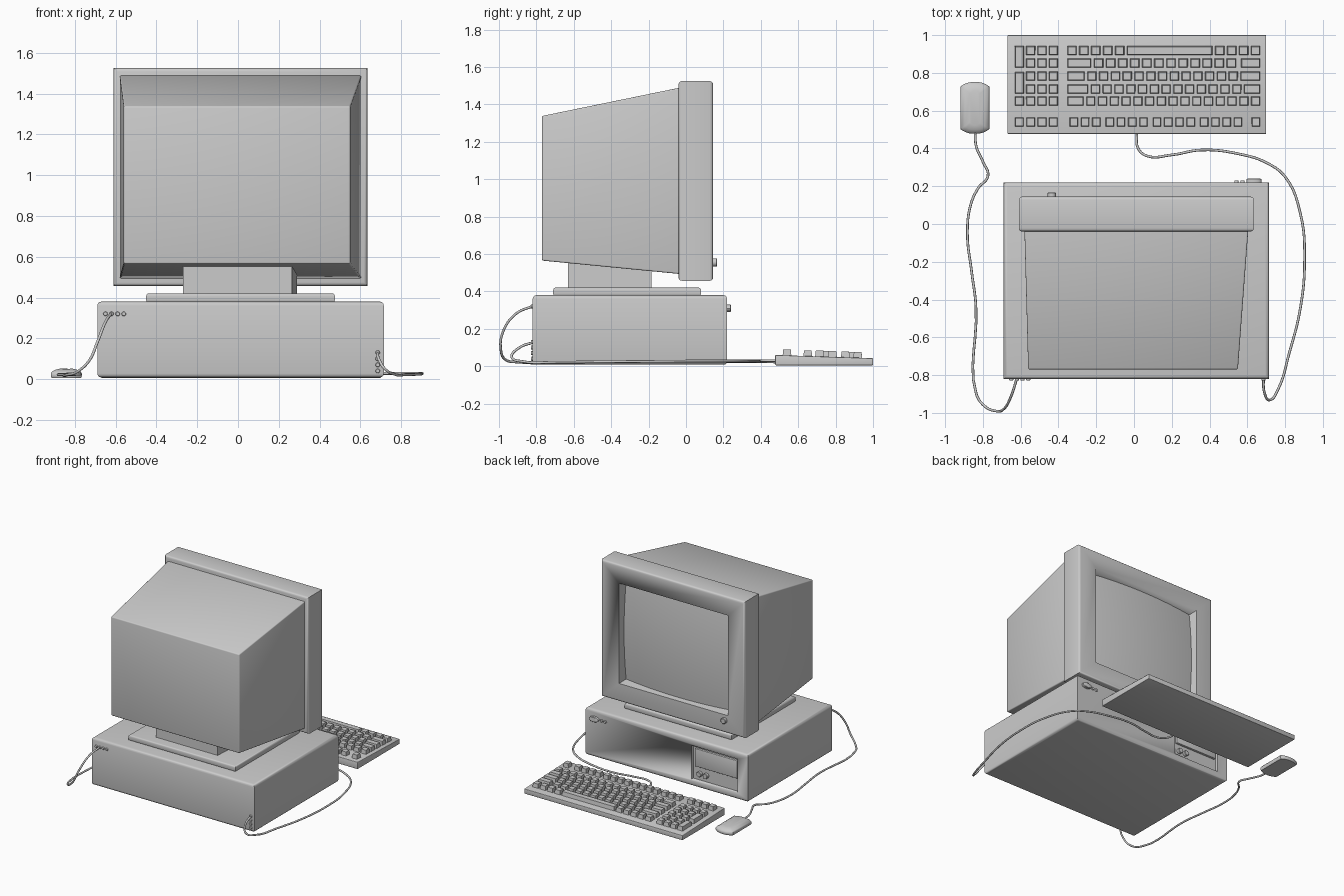
import bpy, bmesh, math
from mathutils import Vector

if "Cube" in bpy.data.objects:
    bpy.data.objects.remove(bpy.data.objects["Cube"])


def finish(name, bm, angle=35):
    bmesh.ops.recalc_face_normals(bm, faces=bm.faces[:])
    me = bpy.data.meshes.new(name)
    bm.to_mesh(me)
    bm.free()
    ob = bpy.data.objects.new(name, me)
    bpy.context.collection.objects.link(ob)
    bpy.ops.object.select_all(action='DESELECT')
    ob.select_set(True)
    bpy.context.view_layer.objects.active = ob
    bpy.ops.object.shade_smooth_by_angle(angle=math.radians(angle))
    return ob


def loft(bm, loops):
    """Skin equal-length closed loops and cap both ends."""
    rings = [[bm.verts.new(p) for p in lp] for lp in loops]
    n = len(rings[0])
    for a, b in zip(rings, rings[1:]):
        for i in range(n):
            bm.faces.new((a[i], a[(i + 1) % n], b[(i + 1) % n], b[i]))
    bm.faces.new(rings[0][::-1])
    bm.faces.new(rings[-1])


def rect_z(x0, x1, y0, y1, z):
    return [(x0, y0, z), (x1, y0, z), (x1, y1, z), (x0, y1, z)]


def rect_y(x0, x1, z0, z1, y):
    return [(x0, y, z0), (x1, y, z0), (x1, y, z1), (x0, y, z1)]


def block(name, loops, bevel=0.0, keep_axis=None, segs=3):
    """Lofted block; edges along keep_axis stay sharp."""
    bm = bmesh.new()
    loft(bm, loops)
    if bevel:
        edges = []
        for e in bm.edges:
            d = (e.verts[0].co - e.verts[1].co).normalized()
            if keep_axis is None or abs(d[keep_axis]) < 0.9:
                edges.append(e)
        bmesh.ops.bevel(bm, geom=edges, offset=bevel, segments=segs,
                        profile=0.5, affect='EDGES')
    return finish(name, bm)


def cut(ob, loops):
    cutter = block("cutter", loops)
    cutter.hide_render = True
    bpy.context.view_layer.objects.active = ob
    m = ob.modifiers.new("cut", 'BOOLEAN')
    m.operation, m.solver, m.object = 'DIFFERENCE', 'EXACT', cutter
    bpy.ops.object.modifier_apply(modifier=m.name)
    bpy.data.objects.remove(cutter)


def knob(name, x, z, y0, y1, rx, rz=None, n=20):
    """Round or oval button pointing along y."""
    rz = rz or rx
    ring = lambda y, s: [(x + s * rx * math.cos(t * math.tau / n), y,
                          z + s * rz * math.sin(t * math.tau / n)) for t in range(n)]
    return block(name, [ring(y0, 1), ring(y1 - 0.003 * (1 if y1 > y0 else -1), 1), ring(y1, 0.85)])


def cable(name, pts, r=0.007):
    cu = bpy.data.curves.new(name, 'CURVE')
    cu.dimensions = '3D'
    cu.bevel_depth, cu.bevel_resolution, cu.resolution_u = r, 2, 6
    cu.use_fill_caps = True
    sp = cu.splines.new('BEZIER')
    sp.bezier_points.add(len(pts) - 1)
    for bp, p in zip(sp.bezier_points, pts):
        bp.co = p
        bp.handle_left_type = bp.handle_right_type = 'AUTO'
    bpy.context.collection.objects.link(bpy.data.objects.new(name, cu))


# Desktop case with drive bay
case = block("case", [rect_z(-0.69, 0.715, -0.82, 0.22, 0.008),
                      rect_z(-0.69, 0.715, -0.82, 0.22, 0.38)], 0.02, 2)
cut(case, [rect_y(-0.60, -0.20, 0.06, 0.325, 0.195), rect_y(-0.60, -0.20, 0.06, 0.325, 0.3)])
block("drive_panel", [rect_y(-0.59, -0.225, 0.165, 0.305, 0.19),
                      rect_y(-0.59, -0.225, 0.165, 0.305, 0.212)], 0.004)
for i, x in enumerate((-0.26, -0.315)):
    knob(f"drive_button_{i}", x, 0.11, 0.19, 0.218, 0.02)
knob("power_button", 0.635, 0.31, 0.21, 0.24, 0.04, 0.02)
for i, x in enumerate((0.575, 0.542)):
    knob(f"indicator_{i}", x, 0.31, 0.21, 0.231, 0.011, n=12)

# Rear sockets: a horizontal row and a vertical row
for i in range(4):
    knob(f"upper_socket_{i}", -0.65 + i * 0.03, 0.32, -0.81, -0.829, 0.011, n=12)
    knob(f"lower_socket_{i}", 0.685, 0.04 + i * 0.03, -0.81, -0.829, 0.011, n=12)

# Monitor stand
block("stand_plate", [rect_z(-0.45, 0.475, -0.71, 0.08, 0.375),
                      rect_z(-0.45, 0.475, -0.71, 0.08, 0.42)], 0.012, 2)
block("stand_neck", [rect_y(-0.27, 0.265, 0.41, 0.575, -0.63),
                     rect_y(-0.27, 0.29, 0.41, 0.54, -0.185)])

# Monitor housing, bezel and curved screen
block("monitor_housing", [rect_y(-0.56, 0.55, 0.565, 1.338, -0.77),
                          rect_y(-0.58, 0.605, 0.493, 1.49, -0.03)], 0.008)
bezel = block("monitor_bezel", [rect_y(-0.61, 0.635, 0.457, 1.525, -0.04),
                                rect_y(-0.61, 0.635, 0.457, 1.525, 0.145)], 0.018, 1)
cut(bezel, [rect_y(-0.45, 0.46, 0.615, 1.365, 0.04), rect_y(-0.475, 0.485, 0.59, 1.39, 0.2)])
bm = bmesh.new()
bmesh.ops.create_grid(bm, x_segments=24, y_segments=20, size=1)
for v in bm.verts:
    x, z = v.co.x * 0.47, v.co.y * 0.39
    v.co = Vector((0.005 + x, 0.128 - 0.15 * (x * x + z * z), 0.99 + z))
screen = finish("screen", bm)
knob("monitor_knob", -0.435, 0.555, 0.135, 0.166, 0.022)

# Keyboard base, thicker at the cable side
block("keyboard_base", [rect_z(-0.67, 0.70, 0.477, 1.0, 0.005),
                        [(-0.67, 0.477, 0.06), (0.70, 0.477, 0.06),
                         (0.70, 1.0, 0.043), (-0.67, 1.0, 0.043)]], 0.004)

# Keycaps
keys = bmesh.new()


def key(x0, x1, y0, y1):
    top = 0.089 - 0.035 * ((y0 + y1) / 2 - 0.54)
    g, t = 0.006, 0.011
    loft(keys, [rect_z(x0 + g, x1 - g, y0 + g, y1 - g, 0.04),
                rect_z(x0 + t, x1 - t, y0 + t, y1 - t, top)])


ROWS = {0.54: [-.2] + [1] * 3 + [-.2] + [1] * 4 + [-.2] + [1] * 4 + [-.2] + [1] * 4 + [-.6, 1],
        0.651: [1.6] + [1] * 15,
        0.714: [2] + [1] * 13 + [1.6],
        0.783: [1.7] + [1] * 13 + [1.9],
        0.852: [2.2] + [1] * 12 + [-.2, 1.8],
        0.918: [1] * 5 + [7.4] + [1] * 4}
for y, widths in ROWS.items():
    unit = 1.035 / sum(abs(w) for w in widths)
    x = -0.36
    for w in widths:
        if w > 0:
            key(x, x + w * unit, y - 0.031, y + 0.031)
        x += abs(w) * unit
    # number pad columns on the same rows
    for c in range(4):
        px = -0.607 + c * 0.06
        if c == 0 and y in (0.714, 0.852):
            key(px - 0.031, px + 0.031, y - 0.031, y + 0.097)
        elif c or y in (0.54, 0.651):
            key(px - 0.031, px + 0.031, y - 0.031, y + 0.031)
finish("keycaps", keys, 20)

# Mouse: bowed ends, domed top
N = 10


def mouse_loop(s, z, dome):
    pts = []
    for end in (-1, 1):
        for i in range(N + 1):
            u = end * (2 * i / N - 1)
            px = u * 0.076 * s
            py = end * (0.137 - 0.024 * abs(u) ** 2.5) * (0.5 + 0.5 * s)
            pts.append((-0.842 + px, 0.615 + py, z - dome * (py / 0.137) ** 2))
    return pts


block("mouse", [mouse_loop(0.94, 0.005, 0), mouse_loop(1.0, 0.014, 0),
                mouse_loop(1.0, 0.036, 0.012), mouse_loop(0.93, 0.047, 0.016),
                mouse_loop(0.7, 0.054, 0.016), mouse_loop(0.35, 0.057, 0.016)])

# Cables
cable("mouse_cable", [(-0.618, -0.81, 0.325), (-0.65, -0.91, 0.28), (-0.69, -0.98, 0.18),
                      (-0.73, -0.99, 0.09), (-0.79, -0.965, 0.035), (-0.835, -0.90, 0.022),
                      (-0.837, -0.43, 0.022), (-0.86, -0.25, 0.022), (-0.882, -0.05, 0.022),
                      (-0.865, 0.10, 0.022), (-0.825, 0.19, 0.022), (-0.773, 0.255, 0.025),
                      (-0.80, 0.33, 0.025), (-0.835, 0.41, 0.025), (-0.842, 0.49, 0.022)])
cable("keyboard_cable", [(0.685, -0.81, 0.13), (0.69, -0.89, 0.10), (0.72, -0.932, 0.05),
                         (0.765, -0.87, 0.025), (0.82, -0.69, 0.022), (0.88, -0.45, 0.024),
                         (0.903, -0.2, 0.026), (0.882, 0.05, 0.028), (0.80, 0.25, 0.028),
                         (0.70, 0.325, 0.028), (0.56, 0.37, 0.028), (0.36, 0.392, 0.03),
                         (0.20, 0.366, 0.03), (0.07, 0.36, 0.03), (0.022, 0.40, 0.03),
                         (0.015, 0.485, 0.03)])
